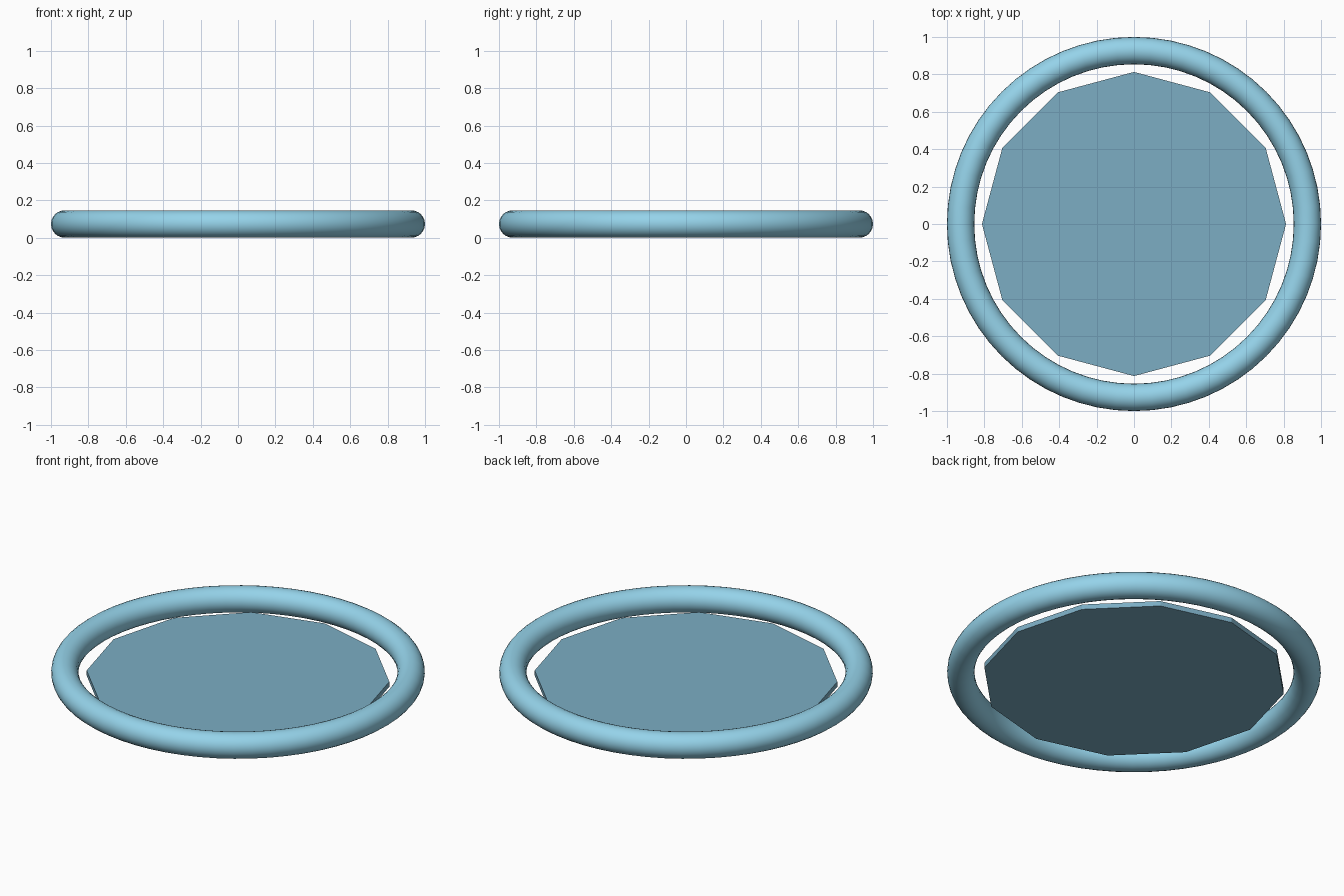
import bpy
import math

if "Cube" in bpy.data.objects:
    bpy.data.objects.remove(bpy.data.objects["Cube"])


def colour(obj, name, rgba):
    mat = bpy.data.materials.new(name)
    mat.diffuse_color = rgba
    mat.use_nodes = True
    mat.node_tree.nodes["Principled BSDF"].inputs["Base Color"].default_value = mat.diffuse_color
    obj.data.materials.append(mat)


# Outer ring: smooth round tube standing on the floor
bpy.ops.mesh.primitive_torus_add(major_radius=0.927, minor_radius=0.073,
                                 major_segments=64, minor_segments=24,
                                 location=(0, 0, 0.074))
ring = bpy.context.object
ring.name = "outer_ring"
bpy.ops.object.shade_smooth_by_angle(angle=math.radians(40))
colour(ring, "ring_blue", (0.30, 0.65, 0.82, 1))

# Inner panel: thin twelve-sided translucent plate low inside the ring
bpy.ops.mesh.primitive_cylinder_add(vertices=12, radius=0.813, depth=0.03,
                                    location=(0, 0, 0.035))
panel = bpy.context.object
panel.name = "inner_panel"
colour(panel, "panel_blue", (0.20, 0.42, 0.55, 0.85))
